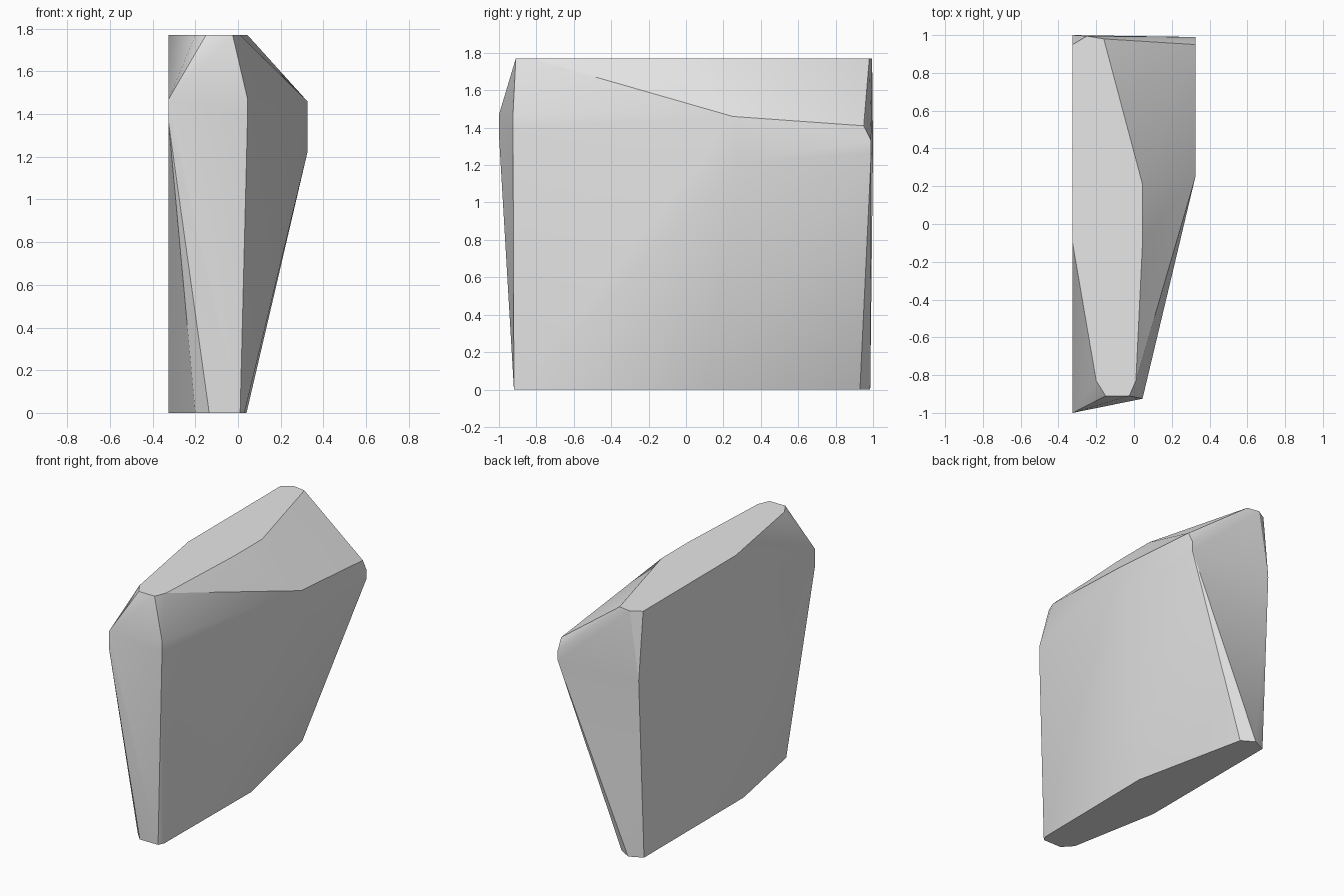
import bpy
import bmesh
import math

cube = bpy.data.objects.get("Cube")
if cube:
    bpy.data.objects.remove(cube, do_unlink=True)

HEIGHT = 1.77
SIDE = 0.325  # half width of the slab

# Flat top outline
top_outline = [(-SIDE, 0.95), (-SIDE, -0.1), (-0.2, -0.83), (-0.15, -0.91),
               (-0.025, -0.91), (0.01, -0.83), (0.045, -0.1), (0.045, 0.21),
               (-0.16, 0.98), (-0.25, 0.995)]

# Flat base outline
base_outline = [(-SIDE, 0.94), (-SIDE, -0.19), (-0.2, -0.85), (-0.135, -0.92),
                (0.01, -0.92), (0.03, -0.88), (0.04, 0.1), (-0.14, 0.93),
                (-0.23, 0.985)]

# Widest corners between base and top
front_corners = [(-SIDE, -1, 1.36), (-SIDE, -1, 1.47),
                 (0.045, -0.925, 1.4), (0.045, -0.925, 1.47)]
back_corners = [(-SIDE, 1, 1.29), (SIDE, 0.99, 1.26), (SIDE, 0.99, 1.33),
                (SIDE, 0.95, 1.41)]
shoulder = [(SIDE, 0.25, 1.46), (SIDE, 0.3, 1.22)]

points = [(x, y, HEIGHT) for x, y in top_outline]
points += [(x, y, 0) for x, y in base_outline]
points += front_corners + back_corners + shoulder

# Stone: the faceted solid wrapped around all corners
bm = bmesh.new()
for p in points:
    bm.verts.new(p)
bmesh.ops.convex_hull(bm, input=bm.verts[:])
loose = [v for v in bm.verts if not v.link_faces]
bmesh.ops.delete(bm, geom=loose, context='VERTS')
bmesh.ops.dissolve_limit(bm, angle_limit=math.radians(1),
                         verts=bm.verts[:], edges=bm.edges[:])
bmesh.ops.recalc_face_normals(bm, faces=bm.faces[:])
mesh = bpy.data.meshes.new("stone_slab")
bm.to_mesh(mesh)
bm.free()

# Plain light grey
grey = bpy.data.materials.new("light_grey")
grey.use_nodes = True
colour = (0.8, 0.8, 0.8, 1)
grey.diffuse_color = colour
for node in grey.node_tree.nodes:
    if node.type == 'BSDF_PRINCIPLED':
        node.inputs["Base Color"].default_value = colour
mesh.materials.append(grey)

stone = bpy.data.objects.new("stone_slab", mesh)
bpy.context.scene.collection.objects.link(stone)
bpy.ops.object.select_all(action='DESELECT')
stone.select_set(True)
bpy.context.view_layer.objects.active = stone
bpy.ops.object.shade_smooth_by_angle(angle=math.radians(30))
